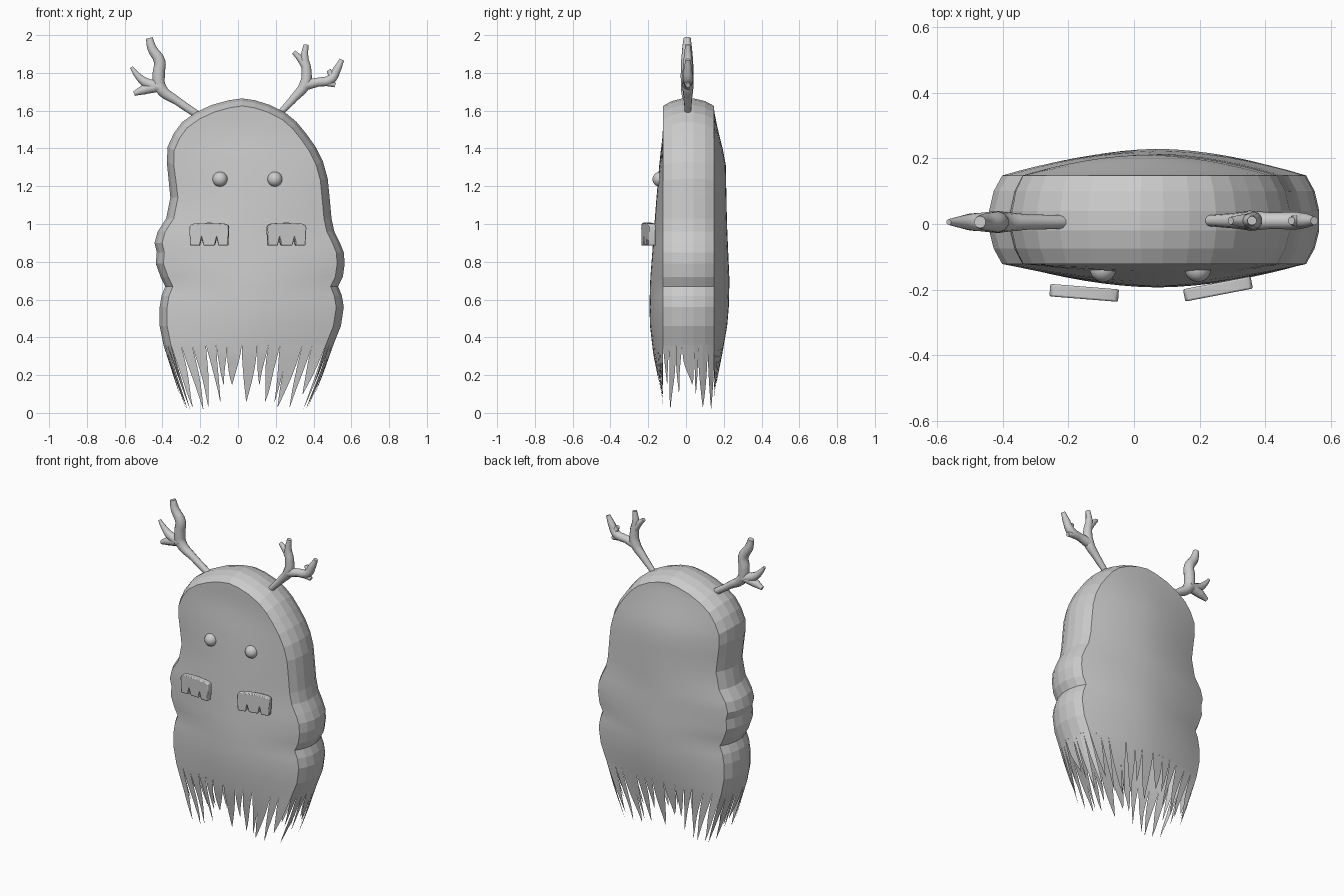
import bpy, bmesh, math, random
from mathutils import Vector

if "Cube" in bpy.data.objects:
    bpy.data.objects.remove(bpy.data.objects["Cube"], do_unlink=True)

grey = bpy.data.materials.new("soft_grey")
grey.use_nodes = True
grey.diffuse_color = (0.6, 0.6, 0.6, 1)
grey.node_tree.nodes["Principled BSDF"].inputs["Base Color"].default_value = (0.6, 0.6, 0.6, 1)


def make(name, bm):
    mesh = bpy.data.meshes.new(name)
    bm.to_mesh(mesh)
    bm.free()
    mesh.materials.append(grey)
    ob = bpy.data.objects.new(name, mesh)
    bpy.context.scene.collection.objects.link(ob)
    return ob


def smooth(ob, angle=40):
    bpy.ops.object.select_all(action='DESELECT')
    ob.select_set(True)
    bpy.context.view_layer.objects.active = ob
    bpy.ops.object.shade_smooth_by_angle(angle=math.radians(angle))


def lerp_table(table, z):
    for a, b in zip(table, table[1:]):
        if z <= b[0]:
            t = max(0, (z - a[0]) / (b[0] - a[0]))
            return [p + (q - p) * t for p, q in zip(a, b)]
    return list(table[-1])


# Body outline: height, right edge, left edge
OUTLINE = [
    (0, -.28, .37), (.2, -.345, .45), (.36, -.395, .505), (.46, -.415, .545), (.56, -.415, .56),
    (.62, -.405, .55), (.67, -.385, .53), (.72, -.41, .555), (.79, -.435, .565), (.85, -.43, .56),
    (.9, -.442, .54), (.96, -.425, .51), (1.03, -.38, .495), (1.14, -.358, .485), (1.24, -.368, .475),
    (1.33, -.377, .45), (1.41, -.372, .41), (1.48, -.34, .36), (1.54, -.295, .31), (1.59, -.225, .25),
    (1.63, -.14, .17), (1.655, -.05, .09), (1.665, .02, .02)]
# Depth of the front and back panels at the middle, by height
DEPTH = [(0, -.11, .13), (.3, -.172, .19), (.5, -.195, .225), (.7, -.19, .23), (1, -.167, .217),
         (1.35, -.14, .21), (1.55, -.118, .165), (1.66, -.11, .145)]
# Rim cross-section: depth and inset
RIM = [(-.122, .04), (-.075, .014), (-.02, 0), (.04, 0), (.1, .014), (.148, .04)]
COLUMNS = 16


def sections(z):
    """Front and back run right to left, both rims run front to back."""
    _, xr, xl = lerp_table(OUTLINE, z)
    _, yf, yb = lerp_table(DEPTH, z)
    centre = Vector((.04, 0, min(z, 1.15)))

    def rim(x):
        p = Vector((x, 0, z))
        d = (centre - p).normalized()
        return [p + d * inset + Vector((0, y, 0)) for y, inset in RIM]

    def panel(a, b, y):
        rows = []
        for i in range(COLUMNS + 1):
            u = i / COLUMNS
            p = a.lerp(b, u)
            p.y += (y - p.y) * (1 - abs(2 * u - 1) ** 1.8)
            rows.append(p)
        return rows

    r, l = rim(xr), rim(xl)
    return {"front": panel(r[0], l[0], min(yf, r[0].y)), "left": l,
            "back": panel(r[-1], l[-1], max(yb, r[-1].y)), "right": r}


# Body shell, open below
bm = bmesh.new()
rows = []
for z, _, _ in OUTLINE[2:]:
    s = sections(z)
    ring = s["front"][:-1] + s["left"][:-1] + s["back"][:0:-1] + s["right"][:0:-1]
    rows.append([bm.verts.new(p) for p in ring])
n = len(rows[0])
n_rim = len(RIM) - 1
panel_faces = set()
for a, b in zip(rows, rows[1:]):
    for i in range(n):
        j = (i + 1) % n
        f = bm.faces.new((a[i], a[j], b[j], b[i]))
        f.smooth = i < COLUMNS or COLUMNS + n_rim <= i < 2 * COLUMNS + n_rim
bmesh.ops.remove_doubles(bm, verts=bm.verts, dist=.0005)
for e in bm.edges:
    e.smooth = len(e.link_faces) == 2 and all(f.smooth for f in e.link_faces)
make("body", bm)


def surface(side, u, z):
    pts = sections(z)[side]
    f = min(max(u, 0), 1) * (len(pts) - 1)
    i = min(int(f), len(pts) - 2)
    return pts[i].lerp(pts[i + 1], f - i)


# Ragged fringe: opposite sides share one pattern
def fringe(side, count, seed):
    rnd = random.Random(seed)
    bm = bmesh.new()
    cuts = [0] + [(k + rnd.uniform(-.3, .3)) / count for k in range(1, count)] + [1]
    for u0, u1 in zip(cuts, cuts[1:]):
        mid, half = (u0 + u1) / 2, (u1 - u0) / 2
        tip = rnd.choice((.02, .03, .06, .1, .15))
        power = rnd.uniform(.9, 2.2)
        drift, wave = rnd.uniform(-.5, .5) * half, rnd.uniform(-6, 6)
        last = None
        for k in range(8):
            t = k / 7
            z = .36 + (tip - .36) * t
            c = mid + drift * t + .3 * half * t * math.sin(wave * t)
            h = half * (1 - t ** power) + .0015 * t
            pair = [bm.verts.new(surface(side, c + d * h, z)) for d in (-1, 0, 1)]
            if last:
                for i in (0, 1):
                    f = bm.faces.new((pair[i], pair[i + 1], last[i + 1], last[i]))
                    f.smooth = True
            last = pair
    if side in ("back", "right"):
        bmesh.ops.reverse_faces(bm, faces=bm.faces)
    if side in ("left", "right"):
        for f in bm.faces:
            f.smooth = False
    make(side + "_fringe", bm)


for side, count, seed in (("front", 13, 4), ("back", 13, 4), ("left", 7, 9), ("right", 7, 9)):
    fringe(side, count, seed)

# Eyes
for name, x in (("right_eye", -.095), ("left_eye", .195)):
    bm = bmesh.new()
    bmesh.ops.create_uvsphere(bm, u_segments=24, v_segments=14, radius=.04)
    bmesh.ops.translate(bm, verts=bm.verts, vec=(x, -.137, 1.237))
    smooth(make(name, bm), 60)

# Notched plates below the eyes
HALF_PLATE = [(.1, .05), (.105, .035), (.1, -.06), (.05, -.06), (.04, -.02), (.03, -.058)]


def plate(name, loc, yaw):
    bm = bmesh.new()
    top = [(x, .062 - .8 * x * x) for x in (-.08, -.04, 0, .04, .08)]
    outline = top + HALF_PLATE + [(-x, z) for x, z in reversed(HALF_PLATE)]
    face = bm.faces.new([bm.verts.new((x, -.019, z)) for x, z in outline])
    out = bmesh.ops.extrude_face_region(bm, geom=[face])
    bmesh.ops.translate(bm, vec=(0, .038, 0),
                        verts=[v for v in out["geom"] if isinstance(v, bmesh.types.BMVert)])
    bmesh.ops.recalc_face_normals(bm, faces=bm.faces)
    ob = make(name, bm)
    ob.location = loc
    ob.rotation_euler.z = yaw
    bevel = ob.modifiers.new("soft_edges", 'BEVEL')
    bevel.width, bevel.segments = .005, 2
    smooth(ob)


plate("right_plate", (-.152, -.21, .945), -.08)
plate("left_plate", (.256, -.198, .945), .19)


# Antlers: branches given as x, z, radius
def antler(name, y, branches):
    curve = bpy.data.curves.new(name, 'CURVE')
    curve.dimensions = '3D'
    curve.bevel_depth, curve.bevel_resolution = 1, 3
    curve.use_fill_caps = True
    curve.resolution_u = 5
    for branch in branches:
        spline = curve.splines.new('BEZIER')
        spline.bezier_points.add(len(branch) - 1)
        for p, (x, z, r) in zip(spline.bezier_points, branch):
            p.co, p.radius = (x, y, z), r
            p.handle_left_type = p.handle_right_type = 'AUTO'
    curve.materials.append(grey)
    ob = bpy.data.objects.new(name, curve)
    bpy.context.scene.collection.objects.link(ob)
    bpy.ops.object.select_all(action='DESELECT')
    ob.select_set(True)
    bpy.context.view_layer.objects.active = ob
    bpy.ops.object.convert(target='MESH')
    smooth(bpy.context.view_layer.objects.active, 50)


antler("right_antler", .006, [
    [(-.21, 1.575, .021), (-.32, 1.65, .023), (-.41, 1.72, .033), (-.42, 1.79, .034),
     (-.415, 1.86, .032), (-.455, 1.93, .026), (-.47, 1.985, .019)],
    [(-.41, 1.725, .034), (-.49, 1.75, .026), (-.535, 1.79, .017), (-.565, 1.83, .009)],
    [(-.44, 1.725, .03), (-.5, 1.71, .026), (-.55, 1.69, .013)]])
antler("left_antler", .01, [
    [(.23, 1.595, .017), (.3, 1.67, .023), (.355, 1.74, .031), (.362, 1.82, .027),
     (.352, 1.88, .022), (.36, 1.95, .014)],
    [(.36, 1.83, .024), (.325, 1.88, .018), (.295, 1.91, .012)],
    [(.35, 1.735, .031), (.42, 1.75, .025), (.49, 1.765, .027), (.525, 1.82, .022), (.55, 1.87, .013)],
    [(.46, 1.755, .025), (.515, 1.735, .013)],
    [(.5, 1.78, .022), (.48, 1.815, .012)]])
